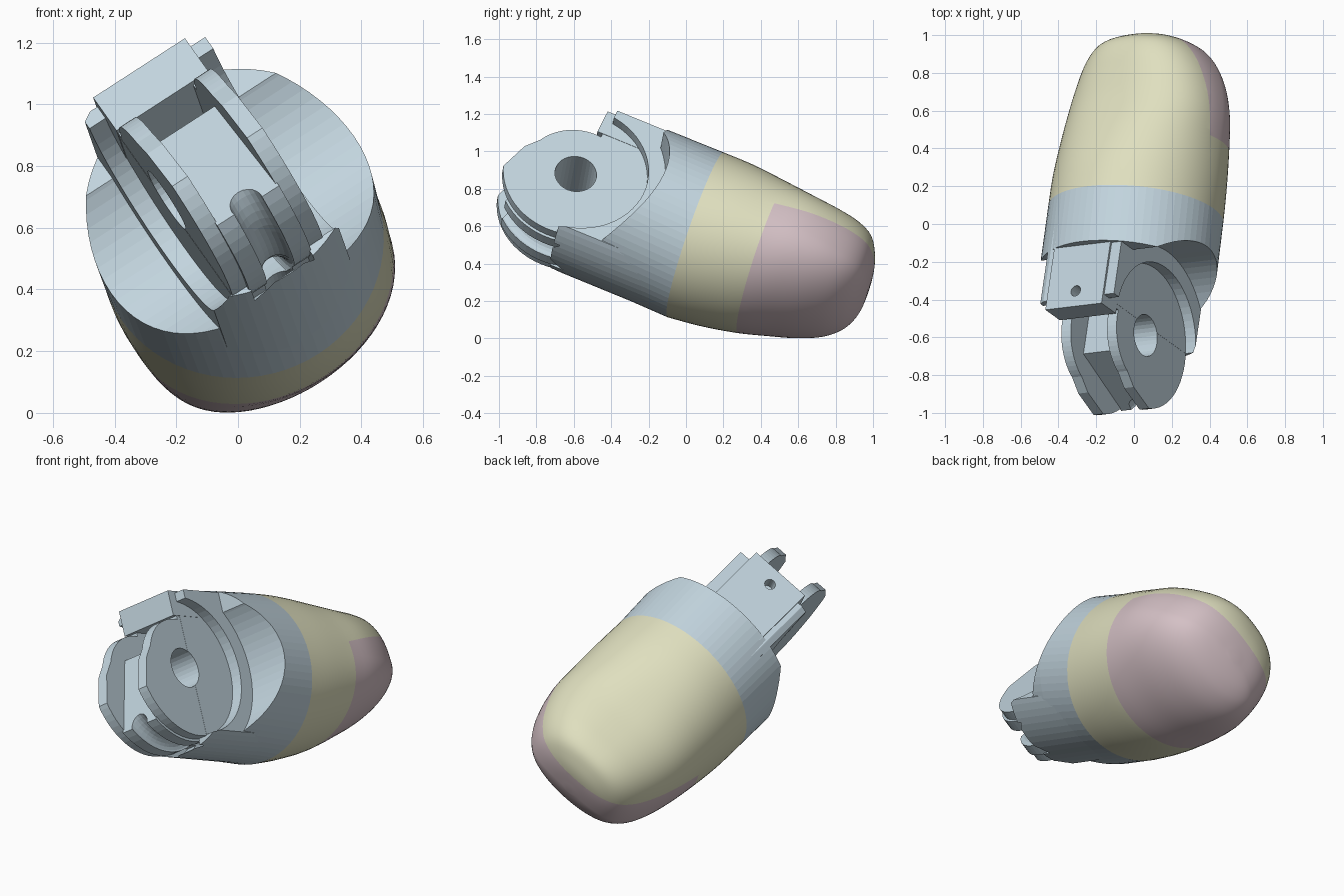
import bpy, bmesh, math
from mathutils import Matrix, Vector

if "Cube" in bpy.data.objects:
    bpy.data.objects.remove(bpy.data.objects["Cube"], do_unlink=True)

# Part frame: x = hinge axis, y = along the finger, z = nail side, origin at hinge
X = Vector((0.835, 0.10, 0.54)).normalized()
Y = Vector((0.133, 0.917, -0.376))
Y = (Y - X * Y.dot(X)).normalized()
Z = X.cross(Y)
FRAME = Matrix((X, Y, Z)).transposed().to_4x4()
FRAME.translation = (-0.085, -0.607, 0.785)
LEAN = 0.07  # slant of the cross-sections


def material(name, rgb):
    m = bpy.data.materials.new(name)
    m.use_nodes = True
    m.diffuse_color = (*rgb, 1)
    m.node_tree.nodes["Principled BSDF"].inputs["Base Color"].default_value = (*rgb, 1)
    return m


blue = material("pale blue", (0.54, 0.66, 0.73))
cream = material("pale yellow", (0.74, 0.74, 0.52))
pink = material("dusty pink", (0.66, 0.53, 0.56))


def make(name, bm, *mats):
    bmesh.ops.recalc_face_normals(bm, faces=bm.faces)
    me = bpy.data.meshes.new(name)
    bm.to_mesh(me)
    bm.free()
    for m in mats:
        me.materials.append(m)
    ob = bpy.data.objects.new(name, me)
    bpy.context.scene.collection.objects.link(ob)
    return ob


def box(name, lo, hi):
    lo, hi = Vector(lo), Vector(hi)
    bm = bmesh.new()
    size = Matrix.Diagonal((*(hi - lo), 1))
    bmesh.ops.create_cube(bm, size=1, matrix=Matrix.Translation((lo + hi) / 2) @ size)
    return make(name, bm, blue)


def rod(name, a, b, r, sides=64):
    a, b = Vector(a), Vector(b)
    turn = (b - a).to_track_quat('Z', 'Y').to_matrix().to_4x4()
    bm = bmesh.new()
    bmesh.ops.create_cone(bm, cap_ends=True, segments=sides, radius1=r, radius2=r,
                          depth=(b - a).length, matrix=Matrix.Translation((a + b) / 2) @ turn)
    return make(name, bm, blue)


def prism(name, half, outline):
    """Side outline extruded across the hinge axis."""
    bm = bmesh.new()
    face = bm.faces.new([bm.verts.new((-half, y, z)) for y, z in outline])
    ext = bmesh.ops.extrude_face_region(bm, geom=[face])["geom"]
    bmesh.ops.translate(bm, vec=(2 * half, 0, 0),
                        verts=[v for v in ext if isinstance(v, bmesh.types.BMVert)])
    return make(name, bm, blue)


def ring(name, major, minor):
    """Torus around the hinge axis."""
    bpy.ops.mesh.primitive_torus_add(major_radius=major, minor_radius=minor, major_segments=64,
                                     minor_segments=20, rotation=(0, math.pi / 2, 0))
    ob = bpy.context.object
    ob.name = name
    return ob


def combine(ob, op, *others):
    for o in others:
        mod = ob.modifiers.new("cut", 'BOOLEAN')
        mod.operation, mod.solver, mod.object = op, 'EXACT', o
        bpy.context.view_layer.update()
        dg = bpy.context.evaluated_depsgraph_get()
        me = bpy.data.meshes.new_from_object(ob.evaluated_get(dg))
        ob.modifiers.clear()
        ob.data = me
        bpy.data.objects.remove(o, do_unlink=True)
    return ob


def loft(stations, sides=72):
    """Stations: position, centre x, half width, top height, bottom height, centre z, squareness."""
    bm = bmesh.new()
    rings = []
    for v, cx, a, t, b, cz, sq in stations:
        loop = []
        for i in range(sides):
            ang = 2 * math.pi * i / sides
            c, s = math.cos(ang), math.sin(ang)
            if s > 0:
                c = math.copysign(abs(c) ** (1 - sq), c)
                s = s ** (1 - sq)
            h = cz + (t if s > 0 else b) * s
            loop.append(bm.verts.new((cx + a * c, v - LEAN * h, h)))
        rings.append(loop)
    for p, q in zip(rings, rings[1:]):
        for i in range(sides):
            j = (i + 1) % sides
            bm.faces.new((p[i], p[j], q[j], q[i]))
    bm.faces.new(rings[0])
    bm.faces.new(rings[-1])
    return bm


def smooth_stations(keys, steps):
    """Catmull-Rom interpolation between stations."""
    out = []
    for i in range(len(keys) - 1):
        p0, p1, p2, p3 = (keys[min(max(i + k, 0), len(keys) - 1)] for k in (-1, 0, 1, 2))
        for s in range(steps):
            t = s / steps
            out.append([b + t / 2 * (c - a + t * (2 * a - 5 * b + 4 * c - d + t * (3 * (b - c) + d - a)))
                        for a, b, c, d in zip(p0, p1, p2, p3)])
    return out + [list(keys[-1])]


# Socket: round barrel scooped out around the hinge
socket = make("socket", loft([(0.08, 0.025, 0.475, 0.445, 0.435, 0.03, 0),
                              (0.4, 0.025, 0.473, 0.455, 0.455, 0.03, 0),
                              (0.705, 0.02, 0.465, 0.465, 0.465, 0.03, 0)]), blue)
combine(socket, 'DIFFERENCE', rod("scoop", (-0.9, 0, 0), (0.9, 0, 0), 0.475, 72),
        box("brow", (-0.9, -0.5, 0.1), (0.9, 0.355, 0.9)))

# Hinge core: wide neck following the barrel, side recesses, then plates
core = box("hinge_core", (-0.24, 0.055, -0.46), (0.24, 0.6, 0.43))
combine(core, 'INTERSECT', rod("barrel", (0.02, -0.5, 0.03), (0.02, 0.9, 0.03), 0.46, 72))
for s in (-1, 1):
    combine(core, 'DIFFERENCE', rod("recess", (s * 0.176, 0, 0), (s * 0.5, 0, 0), 0.385))
plates = rod("plates", (-0.175, 0, 0), (0.175, 0, 0), 0.39)
combine(plates, 'DIFFERENCE', prism("brow_cut", 0.5, [
    (-0.8, -0.13), (-0.37, -0.13), (-0.315, 0.04), (-0.22, 0.16), (0.03, 0.1),
    (0.03, 0.8), (-0.8, 0.8)]))
combine(plates, 'UNION', rod("upper_plates", (-0.175, 0, 0), (0.175, 0, 0), 0.28))
combine(core, 'UNION', plates)
combine(core, 'DIFFERENCE', rod("slot", (-0.115, 0, 0), (0.115, 0, 0), 0.43))

# Web between the plates: sloped front, round underside with a cord groove
arc = [(0.405 * math.cos(a), 0.405 * math.sin(a))
       for a in (math.radians(226 + 6 * i) for i in range(13))]
web = prism("web", 0.12, [(0.45, 0.13), (-0.13, 0.13)] + arc + [(0.45, -0.34)])
combine(web, 'DIFFERENCE', ring("groove", 0.395, 0.055))
combine(core, 'UNION', web, box("stop_block", (-0.178, 0.0, 0.3), (0.178, 0.5, 0.442)))
combine(core, 'DIFFERENCE', rod("pin_hole", (-0.5, 0, 0), (0.5, 0, 0), 0.112, 32))
combine(socket, 'UNION', core)
combine(socket, 'DIFFERENCE',
        rod("cord_hole", (0, 0.09, 0.36), (0, 0.09, 0.6), 0.03, 20),
        rod("cord_channel", (0, 0.1, -0.365), (0, 0.5, -0.33), 0.053, 24))
socket.name = "hinge_socket"

# Fingertip: squarish nail side, tapering pad, rounded end
bm = loft(smooth_stations([
    (0.705, 0.02, 0.465, 0.465, 0.465, 0.03, 0), (0.88, 0.023, 0.466, 0.457, 0.435, 0.03, 0.02),
    (1.07, 0.03, 0.457, 0.422, 0.39, 0.03, 0.08), (1.25, 0.04, 0.443, 0.38, 0.325, 0.03, 0.17),
    (1.40, 0.04, 0.41, 0.37, 0.265, 0.03, 0.2), (1.52, 0.035, 0.36, 0.355, 0.21, 0.04, 0.2),
    (1.60, 0.03, 0.30, 0.31, 0.16, 0.06, 0.18), (1.645, 0.025, 0.23, 0.23, 0.11, 0.08, 0.15),
    (1.67, 0.02, 0.14, 0.14, 0.06, 0.10, 0.1), (1.68, 0.02, 0.03, 0.03, 0.02, 0.11, 0)], 4))

# Pad edge: slanted cut line, faces behind and below it are pink
PAD_START, PAD_Z, PAD_RISE = 1.085, 0.11, 0.2


def along(face):
    c = face.calc_center_median()
    return c.y + LEAN * c.z - PAD_START


start = Vector((0, PAD_START - LEAN * PAD_Z, PAD_Z))
for normal in (Vector((0, 1, LEAN)), Vector((0, -PAD_RISE, 1 - PAD_RISE * LEAN))):
    pad = [f for f in bm.faces if along(f) > -0.1]
    geom = list({e for f in pad for e in f.edges} | {v for f in pad for v in f.verts}) + pad
    bmesh.ops.bisect_plane(bm, geom=geom, plane_co=start, plane_no=normal, dist=1e-5)
for f in bm.faces:
    f.smooth = True
    f.material_index = int(0 < along(f)
                           and f.calc_center_median().z < PAD_Z + PAD_RISE * along(f))
bmesh.ops.recalc_face_normals(bm, faces=bm.faces)
for e in bm.edges:
    e.smooth = e.calc_face_angle(0) < 0.8
fingertip = make("fingertip", bm, cream, pink)

# Place both parts in the tilted pose
for ob in (socket, fingertip):
    ob.data.transform(FRAME)
